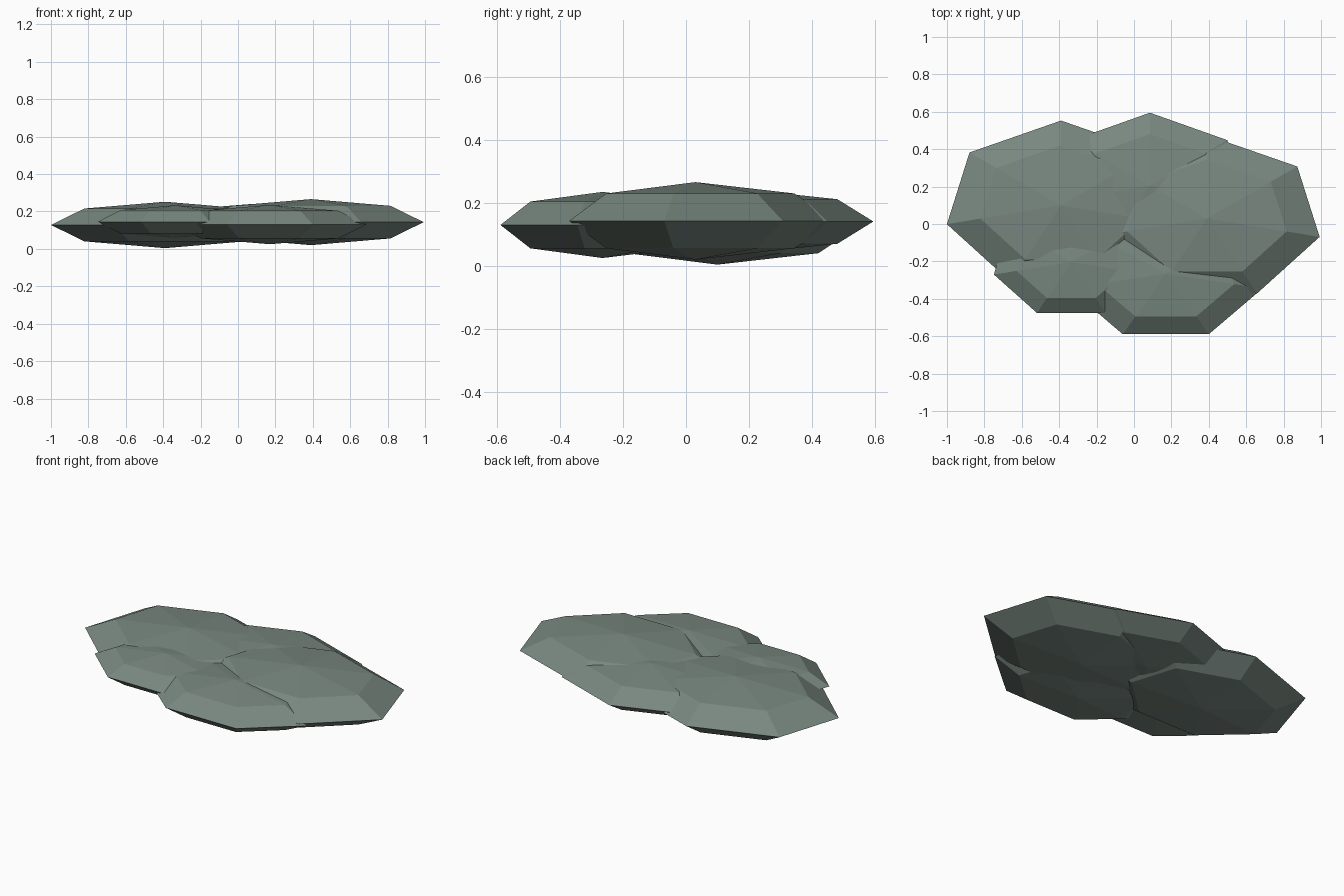
import bpy, bmesh
from math import sin, cos, pi

if "Cube" in bpy.data.objects:
    bpy.data.objects.remove(bpy.data.objects["Cube"])

mat = bpy.data.materials.new("grey_green")
mat.diffuse_color = (0.19, 0.245, 0.215, 1)
mat.use_nodes = True
mat.node_tree.nodes["Principled BSDF"].inputs["Base Color"].default_value = mat.diffuse_color


def lobe(name, centre, radii, sides=7):
    """Flattened faceted sphere: two poles and three rings, one corner facing +y."""
    bm = bmesh.new()
    rings = []
    for lat in (-pi / 4, 0, pi / 4):
        rings.append([bm.verts.new((cos(lat) * cos(pi / 2 + 2 * pi * i / sides),
                                    cos(lat) * sin(pi / 2 + 2 * pi * i / sides),
                                    sin(lat))) for i in range(sides)])
    bottom, top = bm.verts.new((0, 0, -1)), bm.verts.new((0, 0, 1))
    for i in range(sides):
        j = (i + 1) % sides
        bm.faces.new((bottom, rings[0][j], rings[0][i]))
        bm.faces.new((top, rings[2][i], rings[2][j]))
        for a, b in zip(rings, rings[1:]):
            bm.faces.new((a[i], a[j], b[j], b[i]))
    for v in bm.verts:
        v.co = [c + r * p for c, r, p in zip(centre, radii, v.co)]
    mesh = bpy.data.meshes.new(name)
    bm.to_mesh(mesh)
    bm.free()
    mesh.materials.append(mat)
    ob = bpy.data.objects.new(name, mesh)
    bpy.context.collection.objects.link(ob)


# Five overlapping flat lobes
lobe("back_left_lobe", (-0.39, 0.10, 0.128), (0.626, 0.453, 0.124))
lobe("right_lobe", (0.39, 0.03, 0.143), (0.618, 0.445, 0.123))
lobe("back_lobe", (0.085, 0.205, 0.141), (0.53, 0.39, 0.10))
lobe("front_right_lobe", (0.17, -0.265, 0.13), (0.53, 0.36, 0.105))
lobe("front_left_lobe", (-0.335, -0.203, 0.145), (0.425, 0.302, 0.088))
